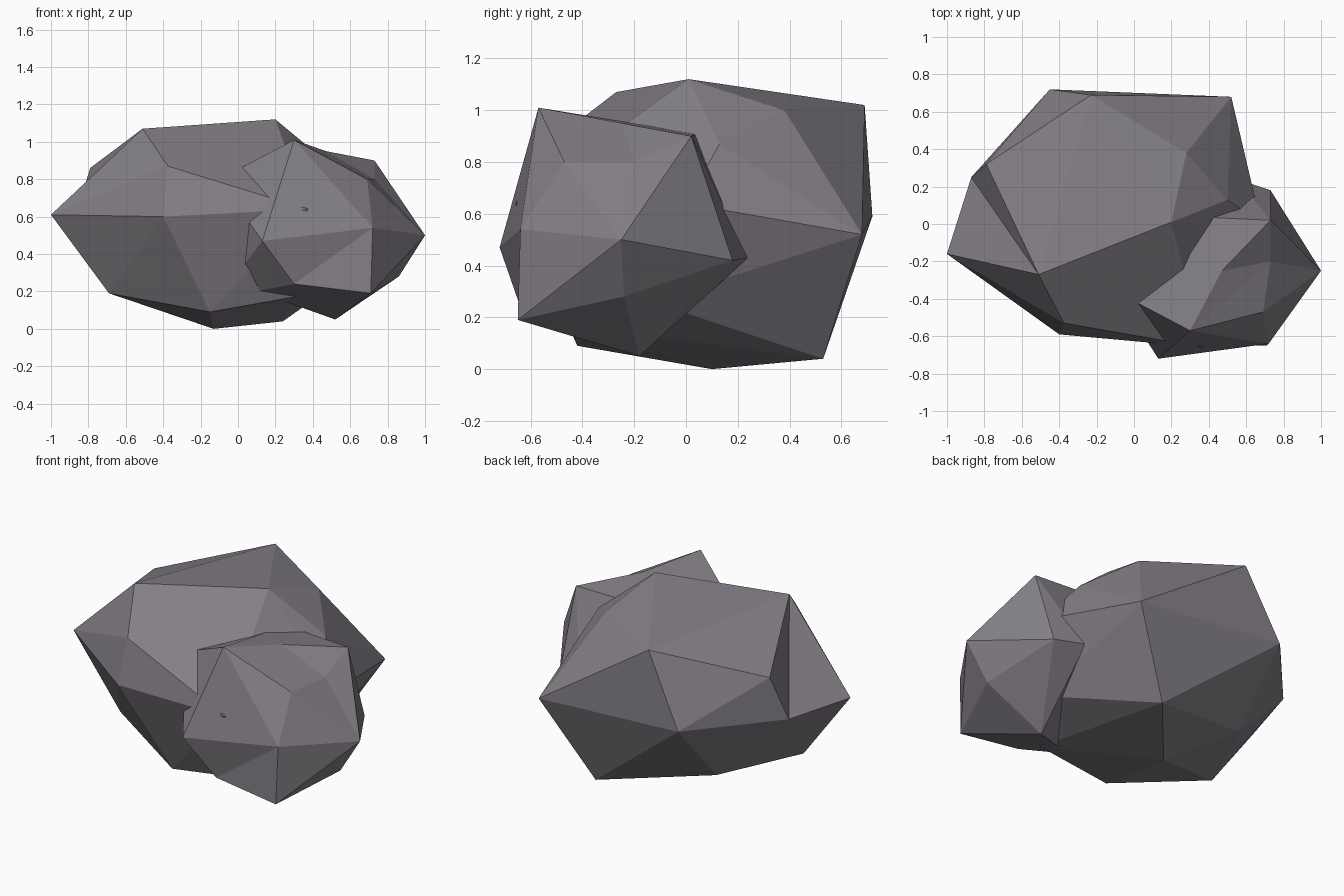
import bpy, bmesh

if "Cube" in bpy.data.objects:
    bpy.data.objects.remove(bpy.data.objects["Cube"])

stone = bpy.data.materials.new("stone grey")
stone.diffuse_color = (0.23, 0.21, 0.24, 1)
stone.use_nodes = True
stone.node_tree.nodes["Principled BSDF"].inputs["Base Color"].default_value = stone.diffuse_color


def boulder(name, corners, creases=(), dents=()):
    """Flat-faced rock: convex skin around corner points, then a few hollows.
    creases: corner pairs joined by flipping the edge between them.
    dents: (corner, corner, point) - the edge between them is bent to the point."""
    bm = bmesh.new()
    pts = [bm.verts.new(c) for c in corners]
    bmesh.ops.convex_hull(bm, input=pts)
    bmesh.ops.triangulate(bm, faces=bm.faces)

    def opposite(edge):
        return [v for f in edge.link_faces for v in f.verts if v not in edge.verts]

    for i, j in creases:
        for e in list(bm.edges):
            if len(e.link_faces) == 2 and set(opposite(e)) == {pts[i], pts[j]}:
                bmesh.ops.rotate_edges(bm, edges=[e])
                break
    for i, j, co in dents:
        e = bm.edges.get((pts[i], pts[j]))
        if e:
            tips = opposite(e)
            mid = bmesh.utils.edge_split(e, pts[i], 0.5)[1]
            for t in tips:
                bmesh.ops.connect_verts(bm, verts=[mid, t])
            mid.co = co
    loose = [v for v in bm.verts if not v.link_faces]
    bmesh.ops.delete(bm, geom=loose, context='VERTS')
    bmesh.ops.recalc_face_normals(bm, faces=bm.faces)
    mesh = bpy.data.meshes.new(name)
    bm.to_mesh(mesh)
    bm.free()
    mesh.materials.append(stone)
    obj = bpy.data.objects.new(name, mesh)
    bpy.context.collection.objects.link(obj)
    return obj


# Large rock: crown, waist, then underside
boulder("large_rock", [
    (0.20, 0.01, 1.12), (-0.51, -0.27, 1.07), (-0.23, 0.69, 1.02), (0.28, 0.38, 1.00),
    (-0.79, 0.32, 0.86), (-0.375, -0.53, 0.87), (0.50, 0.13, 0.87),
    (-1.00, -0.16, 0.61), (-0.40, -0.59, 0.60), (0.37, -0.66, 0.64), (0.68, 0.0, 0.64),
    (0.52, 0.68, 0.52), (-0.45, 0.72, 0.59), (-0.87, 0.25, 0.60),
    (-0.69, -0.15, 0.19), (-0.456, 0.36, 0.19), (-0.15, -0.42, 0.09), (-0.13, 0.10, 0.0),
    (0.24, 0.53, 0.04), (0.55, -0.13, 0.26), (0.30, -0.45, 0.17),
], creases=[(1, 13)])

# Small rock leaning into the front right of the large one
boulder("small_rock", [
    (0.30, -0.57, 1.01), (0.73, 0.02, 0.90), (0.69, -0.47, 0.80),
    (-0.10, -0.36, 0.80), (0.30, 0.04, 0.91),
    (1.00, -0.25, 0.50), (0.72, -0.64, 0.54), (0.13, -0.72, 0.47), (0.73, 0.18, 0.42),
    (0.55, 0.24, 0.43), (0.71, -0.65, 0.19), (0.86, -0.24, 0.28), (0.30, -0.64, 0.24),
    (0.52, -0.18, 0.05), (0.0, -0.45, 0.30), (0.10, -0.45, 0.20),
], creases=[(7, 6), (12, 6)],
    dents=[(2, 1, (0.73, -0.20, 0.80)), (0, 1, (0.47, -0.25, 0.95))])
